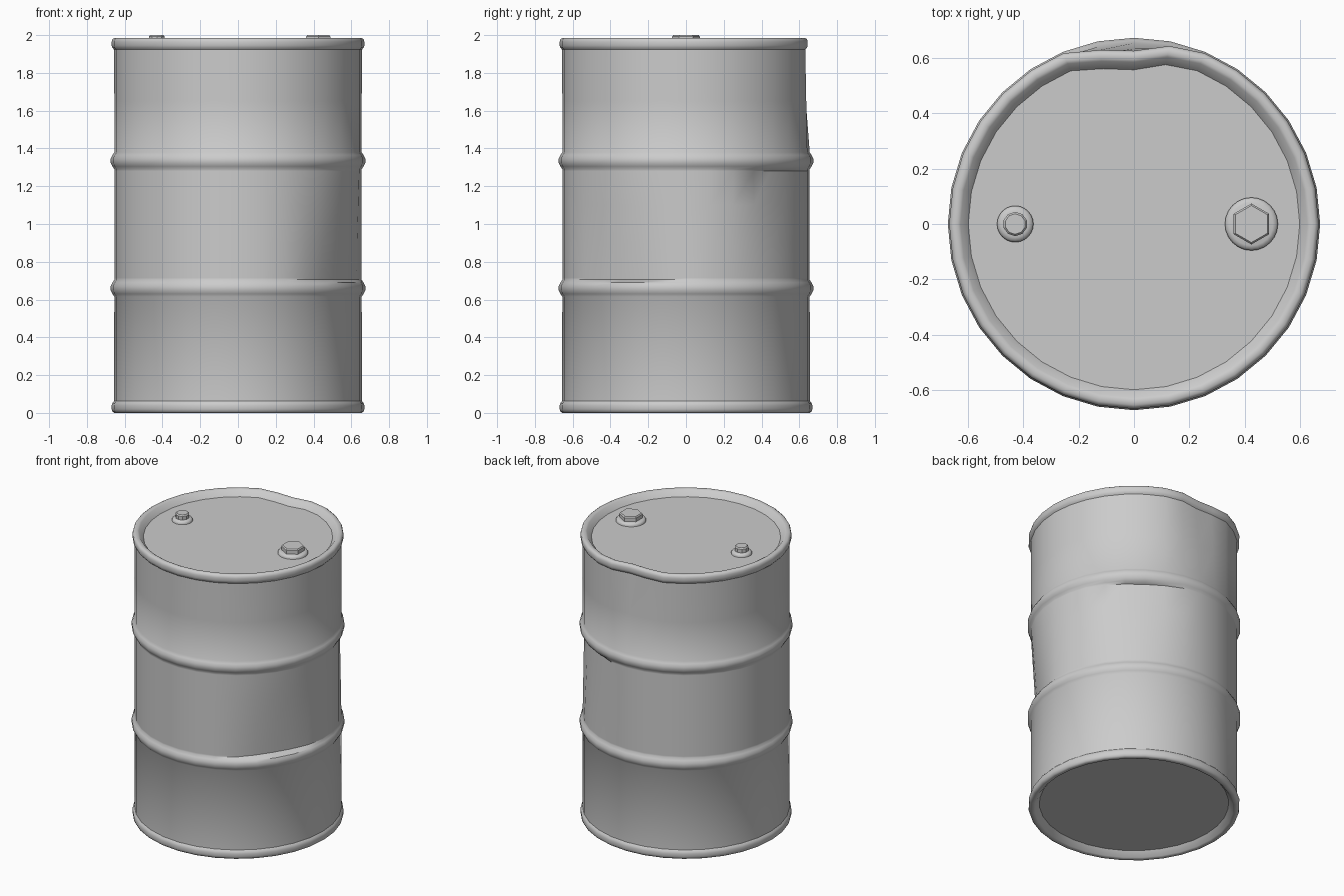
import bpy, bmesh
from math import sin, cos, pi, radians, degrees

if "Cube" in bpy.data.objects:
    bpy.data.objects.remove(bpy.data.objects["Cube"])


def lathe(name, profile, segs, center=(0, 0), turn=0.0, dent=None, angle=35):
    """Revolve (radius, z) points about a vertical axis and cap both ends."""
    bm = bmesh.new()
    rings = []
    for r, z in profile:
        ring = []
        for i in range(segs):
            a = turn + 2 * pi * i / segs
            rr = r - (dent(degrees(a), z) if dent else 0)
            ring.append(bm.verts.new((center[0] + rr * cos(a), center[1] + rr * sin(a), z)))
        rings.append(ring)
    for lo, hi in zip(rings, rings[1:]):
        for i in range(segs):
            j = (i + 1) % segs
            bm.faces.new((lo[i], lo[j], hi[j], hi[i]))
    bm.faces.new(rings[0][::-1])
    bm.faces.new(rings[-1])
    bmesh.ops.recalc_face_normals(bm, faces=bm.faces)
    me = bpy.data.meshes.new(name)
    bm.to_mesh(me)
    bm.free()
    ob = bpy.data.objects.new(name, me)
    bpy.context.collection.objects.link(ob)
    bpy.ops.object.select_all(action='DESELECT')
    ob.select_set(True)
    bpy.context.view_layer.objects.active = ob
    bpy.ops.object.shade_smooth_by_angle(angle=radians(angle))
    return ob


def bump(a, lo, hi):
    return sin(pi * (a - lo) / (hi - lo)) if lo < a < hi else 0.0


def dents(a, z):
    d = 0.0
    # crushed rim at the back, fading down to the upper rib
    if z > 1.39:
        depth = {79: 0.012, 90: 0.042, 101: 0.027}.get(round(a), 0)
        d += depth * min(1, (z - 1.39) / 0.53)
    # dent above the lower rib at front right, and below the upper rib at back right
    if 0.7 < z < 1.29:
        d += 0.042 * bump(a - 360, -62, -3) * (1.285 - z) / 0.57
        d += 0.028 * bump(a, 28, 78) * (z - 0.71) / 0.57
    return d


# drum shell: recessed bottom, rims, two ribs, recessed lid
def rib(z):
    return [(0.655, z - 0.045), (0.665, z - 0.03), (0.674, z - 0.012),
            (0.674, z + 0.012), (0.665, z + 0.03), (0.655, z + 0.045)]


def rim(base, s):
    pts = [(0.60, 0.04), (0.628, 0.005), (0.638, 0.0), (0.655, 0.0), (0.665, 0.007),
           (0.669, 0.02), (0.669, 0.04), (0.665, 0.052), (0.656, 0.062)]
    return [(r, base + s * z) for r, z in pts][::s]


mid = [(0.655, 0.715), (0.655, 0.9), (0.655, 1.1), (0.655, 1.28)]
profile = rim(0, 1) + rib(0.66) + mid + rib(1.335) + [(0.655, 1.65)] + rim(1.985, -1)
lathe("drum_body", profile, 32, dent=dents, angle=40)

# bung flanges and plugs
for name, x, flange, plug, sides in (("large", 0.425, 0.096, 0.074, 6),
                                     ("small", -0.43, 0.066, 0.044, 10)):
    lathe(name + "_flange", [(flange, 1.93), (flange, 1.953), (flange - 0.006, 1.962),
                             (flange - 0.018, 1.967)], 24, (x, 0), angle=50)
    lathe(name + "_plug", [(plug, 1.95), (plug, 1.992), (plug - 0.007, 2.0)],
          sides, (x, 0), turn=pi / 2, angle=25)
